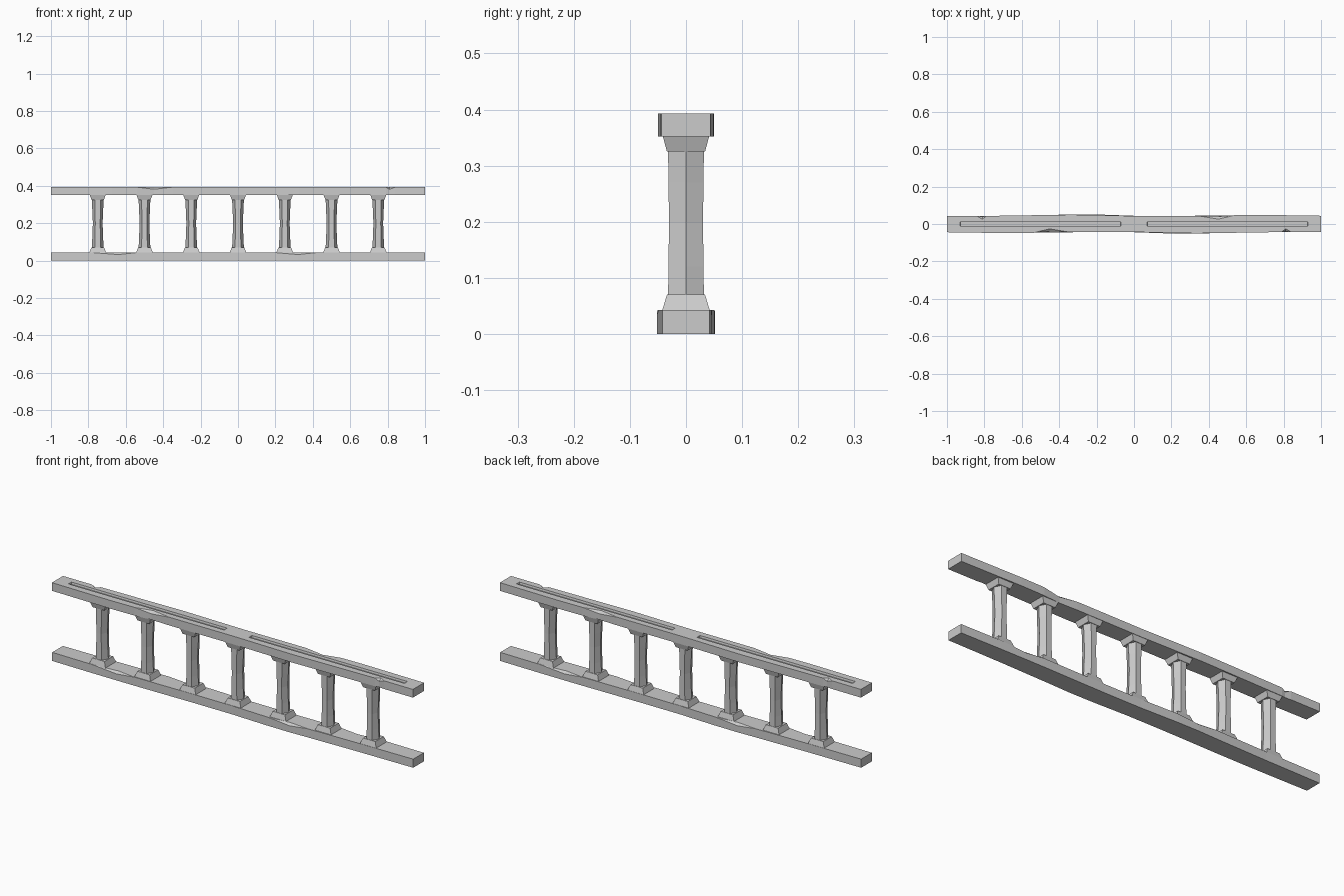
import bpy, bmesh
from math import cos, sin, radians

if "Cube" in bpy.data.objects:
    bpy.data.objects.remove(bpy.data.objects["Cube"])


def make_object(name, bm):
    bmesh.ops.remove_doubles(bm, verts=bm.verts, dist=0.00005)
    bmesh.ops.recalc_face_normals(bm, faces=bm.faces)
    mesh = bpy.data.meshes.new(name)
    bm.to_mesh(mesh)
    bm.free()
    ob = bpy.data.objects.new(name, mesh)
    bpy.context.collection.objects.link(ob)
    return ob


def loft(bm, rings):
    vs = [[bm.verts.new(p) for p in r] for r in rings]
    n = len(vs[0])
    for a, b in zip(vs, vs[1:]):
        for i in range(n):
            j = (i + 1) % n
            bm.faces.new((a[i], a[j], b[j], b[i]))
    bm.faces.new(vs[0])
    bm.faces.new(vs[-1])


def sample(stations, x):
    for a, b in zip(stations, stations[1:]):
        if x <= b[0]:
            t = (x - a[0]) / (b[0] - a[0])
            return [a[k] + (b[k] - a[k]) * t for k in (1, 2)]


def rail(name, stations, z0, z1):
    # stations: x, half width, chip size; the back is the front turned half round
    xs = sorted({s[0] for s in stations} | {-s[0] for s in stations})
    rings = []
    for x in xs:
        f, cf = sample(stations, x)
        b, cb = sample(stations, -x)
        rings.append([(x, -f, z0), (x, b, z0), (x, b, z1 - cb * 0.8),
                      (x, b - cb, z1), (x, -f + cf, z1), (x, -f, z1 - cf * 0.8)])
    bm = bmesh.new()
    loft(bm, rings)
    return make_object(name, bm)


def frustum(bm, x, z0, hx0, hy0, z1, hx1, hy1):
    corners = [(-1, -1), (1, -1), (1, 1), (-1, 1)]
    loft(bm, [[(x + sx * hx, sy * hy, z) for sx, sy in corners]
              for z, hx, hy in ((z0, hx0, hy0), (z1, hx1, hy1))])


# Weathered rails
rail("bottom_rail", [
    (-1, .042, 0), (-.78, .045, 0), (-.64, .046, .013), (-.54, .046, 0),
    (-.2, .043, 0), (.0, .044, 0), (.2, .051, 0), (.32, .052, .013),
    (.42, .049, 0), (.7, .044, 0), (1, .042, 0)], 0, .043)
top = rail("top_rail", [
    (-1, .044, 0), (-.8, .047, 0), (-.67, .049, 0), (-.54, .047, 0),
    (-.45, .040, .014), (-.35, .043, 0), (0, .043, 0), (.2, .047, 0),
    (.33, .050, 0), (.6, .046, 0), (.79, .043, 0), (.81, .040, .015),
    (.84, .043, 0), (1, .044, 0)], .352, .393)

# Two long grooves sunk in the top rail
bm = bmesh.new()
for x in (-.5, .5):
    frustum(bm, x, .383, .428, .010, .403, .434, .014)
cutter = make_object("groove_cutter", bm)
cutter.hide_render = True
mod = top.modifiers.new("grooves", 'BOOLEAN')
mod.operation = 'DIFFERENCE'
mod.solver = 'EXACT'
mod.object = cutter
bpy.context.view_layer.objects.active = top
bpy.ops.object.modifier_apply(modifier=mod.name)
bpy.data.objects.remove(cutter)

# Seven six-sided waisted balusters with flared foot and cap
for k in range(7):
    x = -.75 + .25 * k
    bm = bmesh.new()
    profile = [(.06, .032, .037), (.12, .029, .036), (.2, .026, .035),
               (.27, .029, .036), (.335, .032, .037)]
    loft(bm, [[(x + rx * cos(radians(60 * i)), ry * sin(radians(60 * i)), z)
               for i in range(6)] for z, rx, ry in profile])
    make_object(f"baluster_shaft_{k + 1}", bm)
    bm = bmesh.new()
    frustum(bm, x, .040, .046, .043, .070, .034, .034)
    make_object(f"baluster_foot_{k + 1}", bm)
    bm = bmesh.new()
    frustum(bm, x, .325, .033, .034, .355, .044, .042)
    make_object(f"baluster_cap_{k + 1}", bm)
